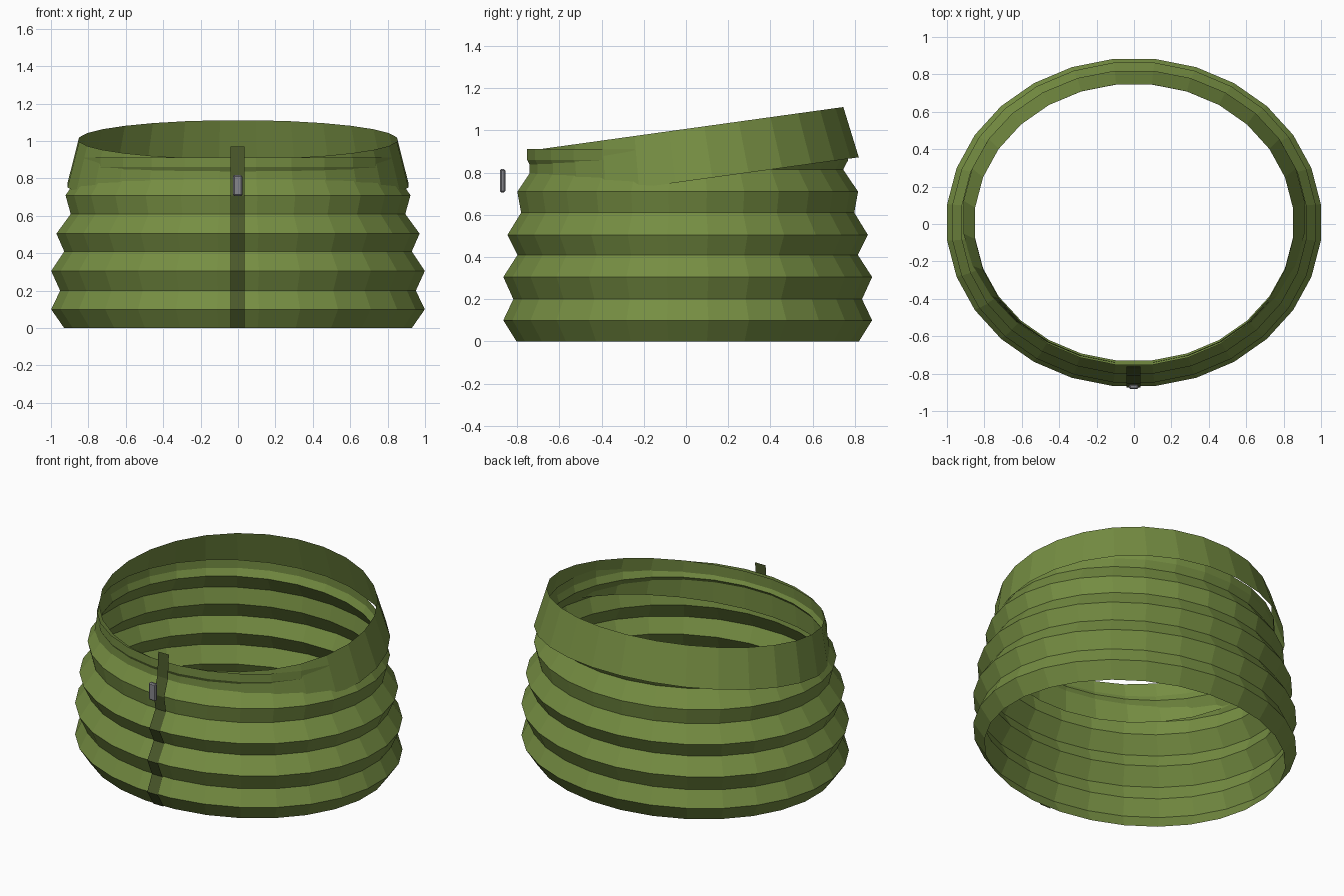
import bpy, bmesh, math
from mathutils import Matrix, Vector

if "Cube" in bpy.data.objects:
    bpy.data.objects.remove(bpy.data.objects["Cube"])

SIDES = 28


def material(name, color):
    m = bpy.data.materials.new(name)
    m.diffuse_color = (*color, 1)
    m.use_nodes = True
    m.node_tree.nodes["Principled BSDF"].inputs["Base Color"].default_value = m.diffuse_color
    return m


green = material("olive green", (0.18, 0.27, 0.055))
dark = material("dark olive", (0.07, 0.10, 0.024))
grey = material("zip grey", (0.24, 0.24, 0.26))


def make_object(name, bm, mat):
    mesh = bpy.data.meshes.new(name)
    bm.to_mesh(mesh)
    bm.free()
    mesh.materials.append(mat)
    ob = bpy.data.objects.new(name, mesh)
    bpy.context.collection.objects.link(ob)
    return ob


def loft(name, rings, mat, transform=Matrix()):
    """Open elliptical tube; each ring is (x radius, y radius, z)."""
    bm = bmesh.new()
    rows = []
    for rx, ry, z in rings:
        row = []
        for i in range(SIDES):
            a = 2 * math.pi * (i + 0.5) / SIDES
            # half-step start puts a flat facet at the front and back
            p = Vector((rx * math.sin(a), ry * math.cos(a), z))
            row.append(bm.verts.new(transform @ p))
        rows.append(row)
    for low, high in zip(rows, rows[1:]):
        for i in range(SIDES):
            j = (i + 1) % SIDES
            bm.faces.new((low[j], low[i], high[i], high[j]))
    return make_object(name, bm, mat)


# Pleated body: a single open shell
CY = 0.008
body_rings = [
    (0.935, 0.817, 0.0), (1.005, 0.88, 0.10), (0.957, 0.832, 0.20),
    (1.005, 0.88, 0.305), (0.935, 0.812, 0.41), (0.977, 0.86, 0.505),
    (0.90, 0.795, 0.61), (0.928, 0.813, 0.71), (0.855, 0.742, 0.815),
    (0.868, 0.766, 0.86), (0.868, 0.766, 0.913),
]
loft("pleated_body", body_rings, green, Matrix.Translation((0, CY, 0)))

# Tilted band around the top
tilt = Matrix.Translation((0, 0.003, 1.008)) @ Matrix.Rotation(math.radians(7.9), 4, 'X')
loft("tilted_band", [(0.917, 0.795, -0.246), (0.855, 0.755, 0.0)], green, tilt)

# Thin zip strip that follows the pleats down the front
path = [(CY - ry * math.cos(math.pi / SIDES) - 0.009, z) for _, ry, z in body_rings[:8]]
path += [(-0.772, 0.815), (-0.762, 0.97)]
bm = bmesh.new()
rows = [[bm.verts.new((x, y, z)) for x in (-0.04, 0.036)] for y, z in path]
for a, b in zip(rows, rows[1:]):
    bm.faces.new((a[0], a[1], b[1], b[0]))
make_object("zip_strip", bm, dark)

# Zip pull hanging in front of the strip
bm = bmesh.new()
bmesh.ops.create_cube(bm, size=1)
bmesh.ops.scale(bm, vec=(0.05, 0.026, 0.112), verts=bm.verts)
bmesh.ops.bevel(bm, geom=bm.edges[:], offset=0.007, segments=1, affect='EDGES')
bmesh.ops.translate(bm, vec=(-0.002, -0.87, 0.762), verts=bm.verts)
make_object("zip_pull", bm, grey)
